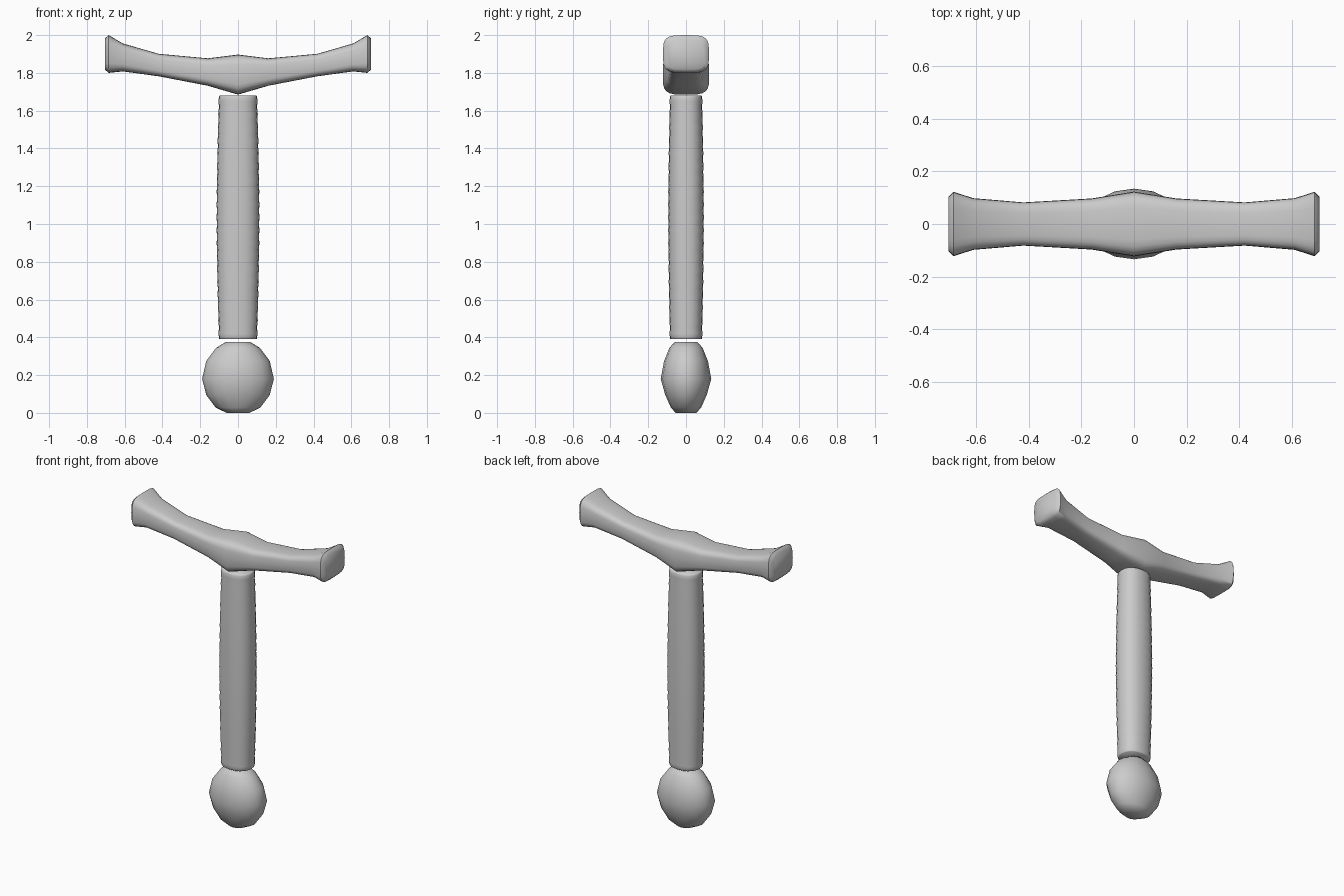
import bpy, bmesh, math

if "Cube" in bpy.data.objects:
    bpy.data.objects.remove(bpy.data.objects["Cube"])


def loft(name, rings, sides, power, axis):
    """Skin superellipse rings (position, half a, half b, offset) along axis."""
    bm = bmesh.new()
    loops = []
    for pos, a, b, off in rings:
        loop = []
        for i in range(sides):
            t = 2 * math.pi * i / sides
            c, s = math.cos(t), math.sin(t)
            u = a * math.copysign(abs(c) ** (2 / power), c)
            v = b * math.copysign(abs(s) ** (2 / power), s) + off
            loop.append(bm.verts.new((pos, u, v) if axis == 'X' else (u, v, pos)))
        loops.append(loop)
    for lo, hi in zip(loops, loops[1:]):
        for i in range(sides):
            j = (i + 1) % sides
            bm.faces.new((lo[i], lo[j], hi[j], hi[i]))
    bm.faces.new(loops[0][::-1])
    bm.faces.new(loops[-1])
    bmesh.ops.recalc_face_normals(bm, faces=bm.faces)
    mesh = bpy.data.meshes.new(name)
    bm.to_mesh(mesh)
    bm.free()
    obj = bpy.data.objects.new(name, mesh)
    bpy.context.collection.objects.link(obj)
    bpy.ops.object.select_all(action='DESELECT')
    obj.select_set(True)
    bpy.context.view_layer.objects.active = obj
    bpy.ops.object.shade_smooth_by_angle(angle=math.radians(60))
    return obj


# Pommel: flattened ball
pommel = [(0.0, 0.06, 0.055), (0.028, 0.118, 0.08), (0.095, 0.168, 0.11),
          (0.18, 0.19, 0.134), (0.275, 0.168, 0.116), (0.345, 0.115, 0.088),
          (0.375, 0.065, 0.06)]
loft("pommel", [(z, a, b, 0) for z, a, b in pommel], 16, 2, 'Z')

# Grip: oval, slightly swollen in the middle, with faint wrap ripples
grip = [(0.39, 0.098, 0.082, 0), (0.395, 0.101, 0.085, 0)]
steps = 36
for k in range(steps + 1):
    f = k / steps
    swell = math.sin(math.pi * f)
    dip = 0.003 if k % 2 else 0
    grip.append((0.42 + 1.23 * f, 0.103 + 0.011 * swell - dip,
                 0.087 + 0.008 * swell - dip, 0))
grip += [(1.675, 0.101, 0.085, 0), (1.68, 0.098, 0.082, 0)]
loft("grip", grip, 20, 2.3, 'Z')

# Crossguard: half profile (x, half depth, bottom z, top z), mirrored
half = [(0.0, 0.123, 1.685, 1.897), (0.16, 0.097, 1.732, 1.877),
        (0.42, 0.082, 1.782, 1.901), (0.61, 0.098, 1.808, 1.956),
        (0.685, 0.122, 1.80, 2.0), (0.705, 0.102, 1.818, 1.982)]
full = [(-x, d, lo, hi) for x, d, lo, hi in reversed(half[1:])] + half
loft("crossguard", [(x, d, (hi - lo) / 2, (hi + lo) / 2) for x, d, lo, hi in full],
     24, 4, 'X')
